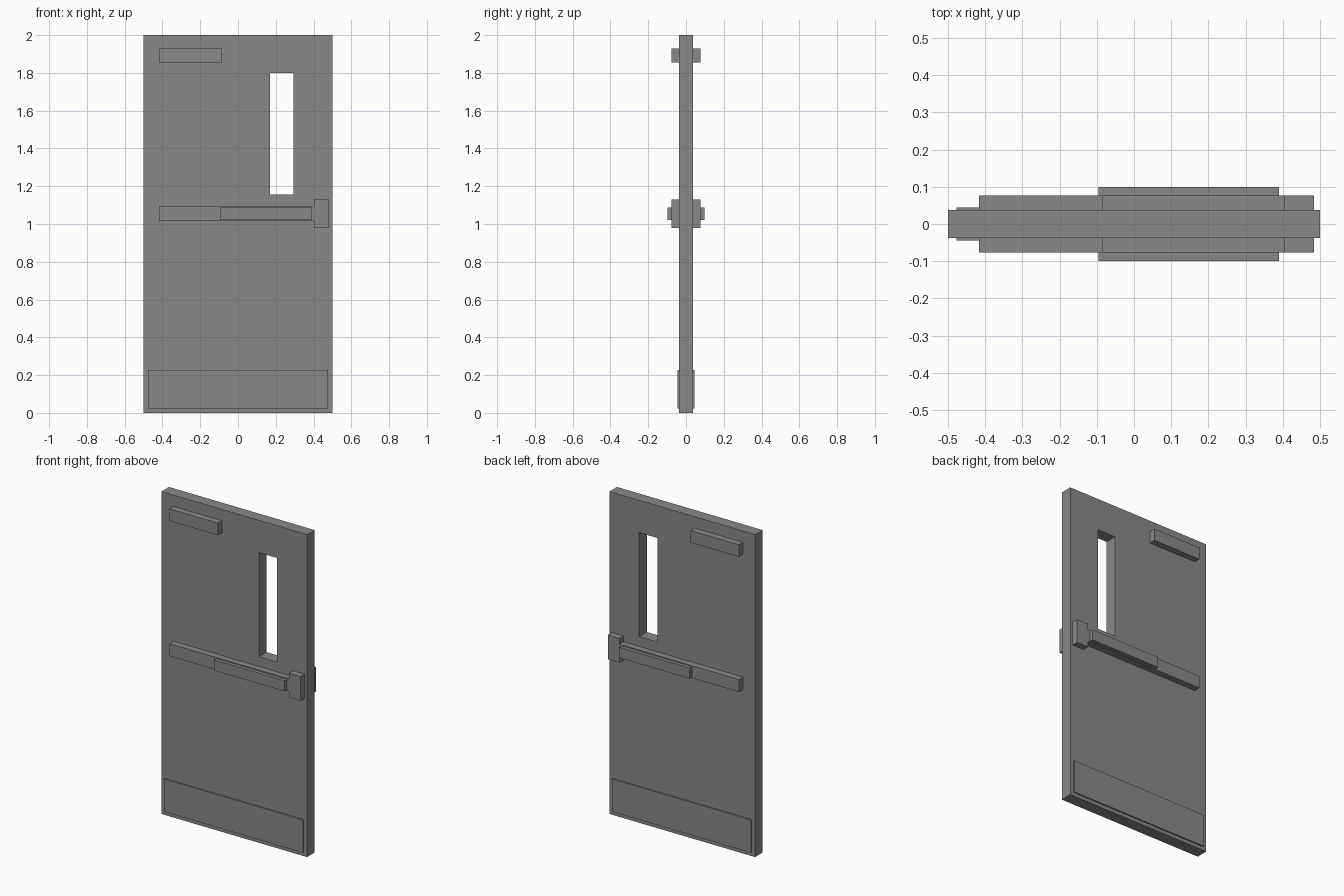
import bpy
import bmesh

cube = bpy.data.objects.get("Cube")
if cube:
    bpy.data.objects.remove(cube, do_unlink=True)

GREY = (0.25, 0.25, 0.25, 1)
metal = bpy.data.materials.new("grey_metal")
metal.use_nodes = True
metal.diffuse_color = GREY
metal.node_tree.nodes["Principled BSDF"].inputs["Base Color"].default_value = GREY

HALF = 0.037  # half the door thickness


def add_object(name, bm):
    bmesh.ops.recalc_face_normals(bm, faces=bm.faces)
    mesh = bpy.data.meshes.new(name)
    bm.to_mesh(mesh)
    bm.free()
    mesh.materials.append(metal)
    obj = bpy.data.objects.new(name, mesh)
    bpy.context.collection.objects.link(obj)
    return obj


def rectangle(bm, x0, x1, z0, z1, y):
    return [bm.verts.new((x, y, z)) for x, z in ((x0, z0), (x1, z0), (x1, z1), (x0, z1))]


def extrude_y(bm, depth):
    new = bmesh.ops.extrude_face_region(bm, geom=bm.faces[:])["geom"]
    moved = [v for v in new if isinstance(v, bmesh.types.BMVert)]
    bmesh.ops.translate(bm, verts=moved, vec=(0, depth, 0))


def box(name, x0, x1, z0, z1, y0, y1):
    bm = bmesh.new()
    bm.faces.new(rectangle(bm, x0, x1, z0, z1, y0))
    extrude_y(bm, y1 - y0)
    return add_object(name, bm)


# Door slab: one face ring around the window opening, extruded through
bm = bmesh.new()
outer = rectangle(bm, -0.5, 0.5, 0, 2, -HALF)
inner = rectangle(bm, 0.17, 0.295, 1.155, 1.80, -HALF)
for i in range(4):
    j = (i + 1) % 4
    bm.faces.new((outer[i], outer[j], inner[j], inner[i]))
extrude_y(bm, 2 * HALF)
add_object("door_slab", bm)

# Hardware, repeated on both faces: x range, z range, outer depth
hardware = {
    "closer_box": (-0.417, -0.085, 1.855, 1.93, 0.077),
    "push_bar_rail": (-0.417, 0.403, 1.017, 1.094, 0.077),
    "push_bar_pad": (-0.095, 0.39, 1.022, 1.088, 0.099),
    "latch_box": (0.403, 0.483, 0.98, 1.13, 0.077),
    "kick_plate": (-0.477, 0.477, 0.023, 0.227, 0.045),
}
for side, sign in (("front", -1), ("back", 1)):
    for part, (x0, x1, z0, z1, depth) in hardware.items():
        inside = 0.07 if part == "push_bar_pad" else HALF - 0.005
        box(side + "_" + part, x0, x1, z0, z1, sign * inside, sign * depth)
